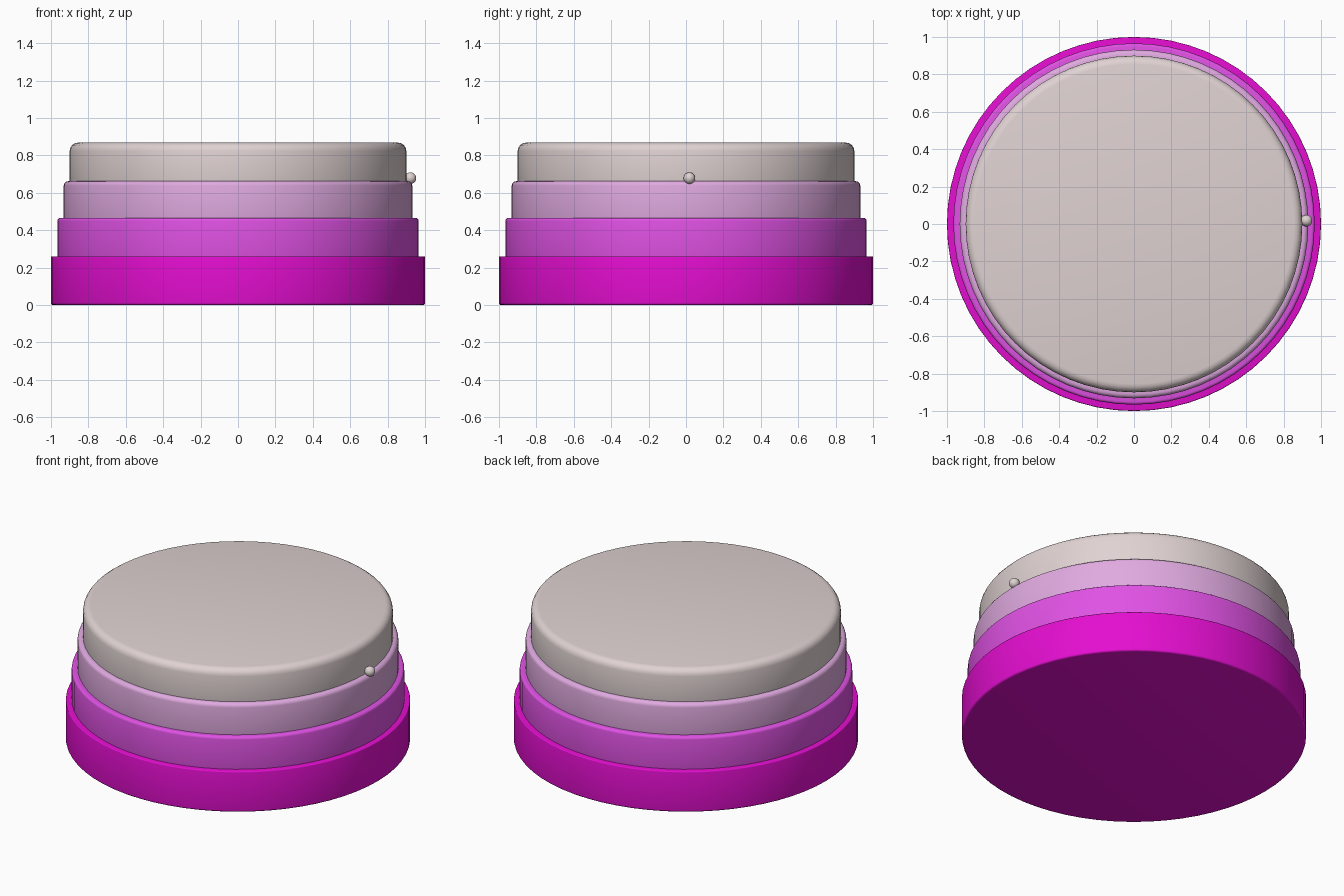
import bpy, math

if "Cube" in bpy.data.objects:
    bpy.data.objects.remove(bpy.data.objects["Cube"])

def srgb(r, g, b):
    f = lambda c: c / 12.92 if c <= 0.04045 else ((c + 0.055) / 1.055) ** 2.4
    return (f(r / 255), f(g / 255), f(b / 255), 1.0)

def material(name, rgb):
    m = bpy.data.materials.new(name)
    m.diffuse_color = srgb(*rgb)
    m.use_nodes = True
    m.node_tree.nodes["Principled BSDF"].inputs["Base Color"].default_value = m.diffuse_color
    return m

def disc(name, radius, z0, z1, low, high, mat, sides=64):
    """Solid disc with rounded lower and upper rims."""
    prof = []
    steps = 4
    for i in range(steps + 1):
        a = math.pi / 2 * i / steps
        prof.append((radius - low + low * math.sin(a), z0 + low - low * math.cos(a)))
    for i in range(steps + 1):
        a = math.pi / 2 * i / steps
        prof.append((radius - high + high * math.cos(a), z1 - high + high * math.sin(a)))
    verts = [(r * math.cos(2 * math.pi * k / sides), r * math.sin(2 * math.pi * k / sides), z)
             for r, z in prof for k in range(sides)]
    n = len(prof)
    faces = [(j * sides + k, j * sides + (k + 1) % sides,
              (j + 1) * sides + (k + 1) % sides, (j + 1) * sides + k)
             for j in range(n - 1) for k in range(sides)]
    faces.append(tuple(reversed(range(sides))))
    faces.append(tuple(range((n - 1) * sides, n * sides)))
    me = bpy.data.meshes.new(name)
    me.from_pydata(verts, [], faces)
    me.materials.append(mat)
    ob = bpy.data.objects.new(name, me)
    bpy.context.collection.objects.link(ob)
    smooth(ob)

def smooth(ob):
    bpy.ops.object.select_all(action='DESELECT')
    ob.select_set(True)
    bpy.context.view_layer.objects.active = ob
    bpy.ops.object.shade_smooth_by_angle(angle=math.radians(35))

magenta = material("magenta", (228, 14, 208))
orchid = material("orchid", (224, 82, 228))
pale_pink = material("pale_pink", (224, 170, 224))
warm_grey = material("warm_grey", (224, 210, 210))

# Stacked tiers
disc("base_tier", 1.0, 0.0, 0.26, 0.012, 0.006, magenta)
disc("second_tier", 0.966, 0.25, 0.465, 0.005, 0.016, orchid)
disc("third_tier", 0.932, 0.455, 0.662, 0.005, 0.024, pale_pink)
disc("top_tier", 0.9, 0.65, 0.868, 0.005, 0.045, warm_grey)

# Small bead on the side
bpy.ops.mesh.primitive_uv_sphere_add(segments=32, ring_count=16, radius=0.031,
                                     location=(0.922, 0.018, 0.678))
bead = bpy.context.object
bead.name = "bead"
bead.data.materials.append(warm_grey)
smooth(bead)
